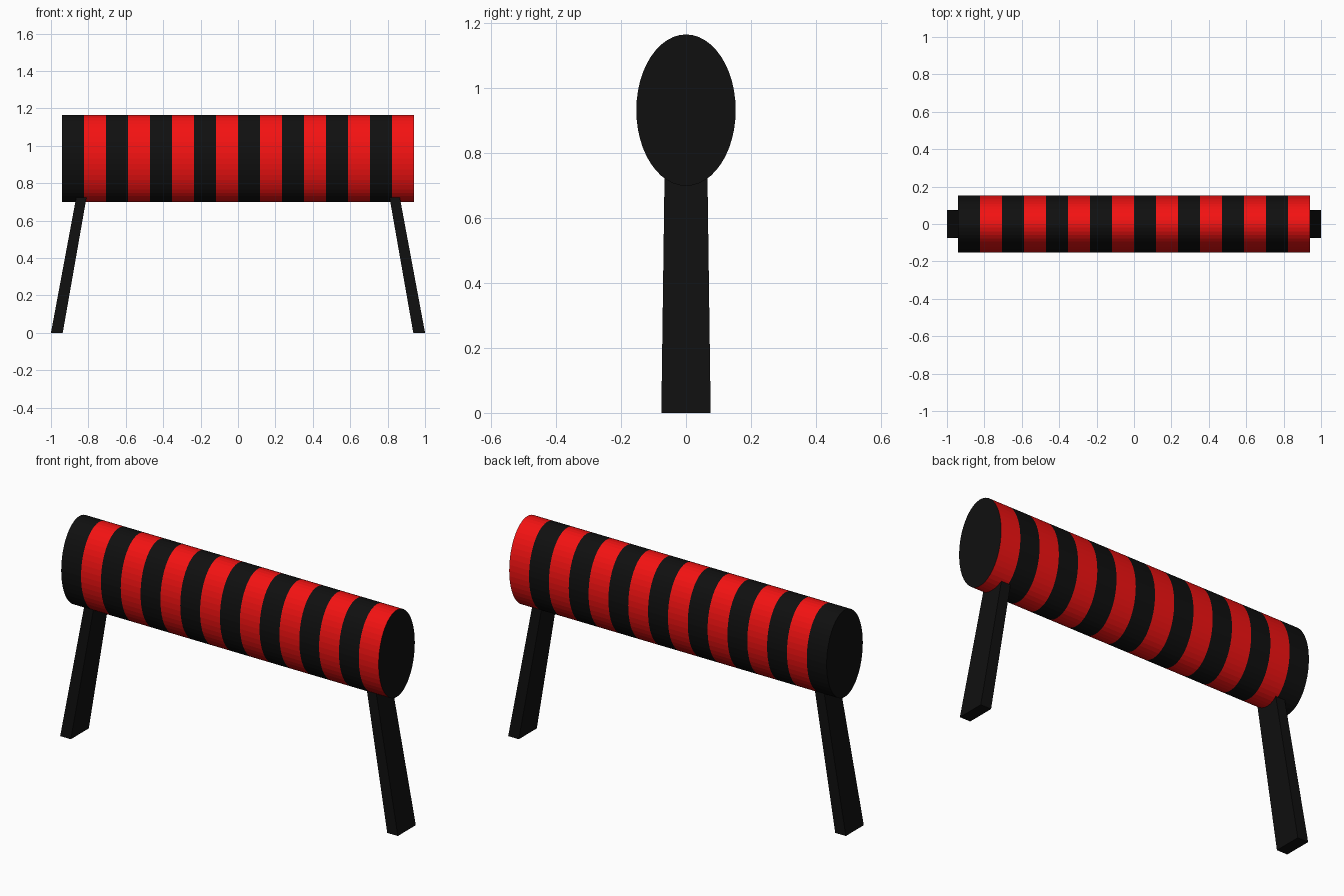
import bpy
import bmesh
from math import cos, sin, tau

if "Cube" in bpy.data.objects:
    bpy.data.objects.remove(bpy.data.objects["Cube"])

SIDES, STRIPES = 48, 16
HALF_LEN, RY, RZ, ZC = 0.94, 0.153, 0.233, 0.932


def material(name, color):
    mat = bpy.data.materials.new(name)
    mat.diffuse_color = color
    mat.use_nodes = True
    mat.node_tree.nodes["Principled BSDF"].inputs["Base Color"].default_value = mat.diffuse_color
    return mat


black = material("black", (0.005, 0.005, 0.005, 1))
red = material("red", (0.9, 0.006, 0.006, 1))


def add_object(name, bm, mats):
    bmesh.ops.recalc_face_normals(bm, faces=bm.faces)
    mesh = bpy.data.meshes.new(name)
    bm.to_mesh(mesh)
    bm.free()
    for m in mats:
        mesh.materials.append(m)
    obj = bpy.data.objects.new(name, mesh)
    bpy.context.collection.objects.link(obj)
    return obj


# Striped oval bar: one ring of vertices per stripe border, black end caps
bm = bmesh.new()
rings = []
for i in range(STRIPES + 1):
    x = -HALF_LEN + 2 * HALF_LEN * i / STRIPES
    rings.append([bm.verts.new((x, RY * cos(tau * k / SIDES), ZC + RZ * sin(tau * k / SIDES)))
                  for k in range(SIDES)])
for i in range(STRIPES):
    a, b = rings[i], rings[i + 1]
    for k in range(SIDES):
        n = (k + 1) % SIDES
        bm.faces.new((a[k], a[n], b[n], b[k])).material_index = i % 2
bm.faces.new(rings[0])
bm.faces.new(rings[-1])
add_object("striped_bar", bm, [black, red])


# Splayed, slightly tapered legs: (z, outer x, inner x, half depth) at foot and top
def add_leg(name, side):
    bm = bmesh.new()
    foot, top = [
        [bm.verts.new((side * x, y, z)) for x, y in ((xo, -d), (xi, -d), (xi, d), (xo, d))]
        for z, xo, xi, d in ((0, 1.0, 0.937, 0.076), (0.735, 0.863, 0.808, 0.066))]
    bm.faces.new(foot)
    bm.faces.new(top)
    for k in range(4):
        n = (k + 1) % 4
        bm.faces.new((foot[k], foot[n], top[n], top[k]))
    add_object(name, bm, [black])


add_leg("left_leg", -1)
add_leg("right_leg", 1)
